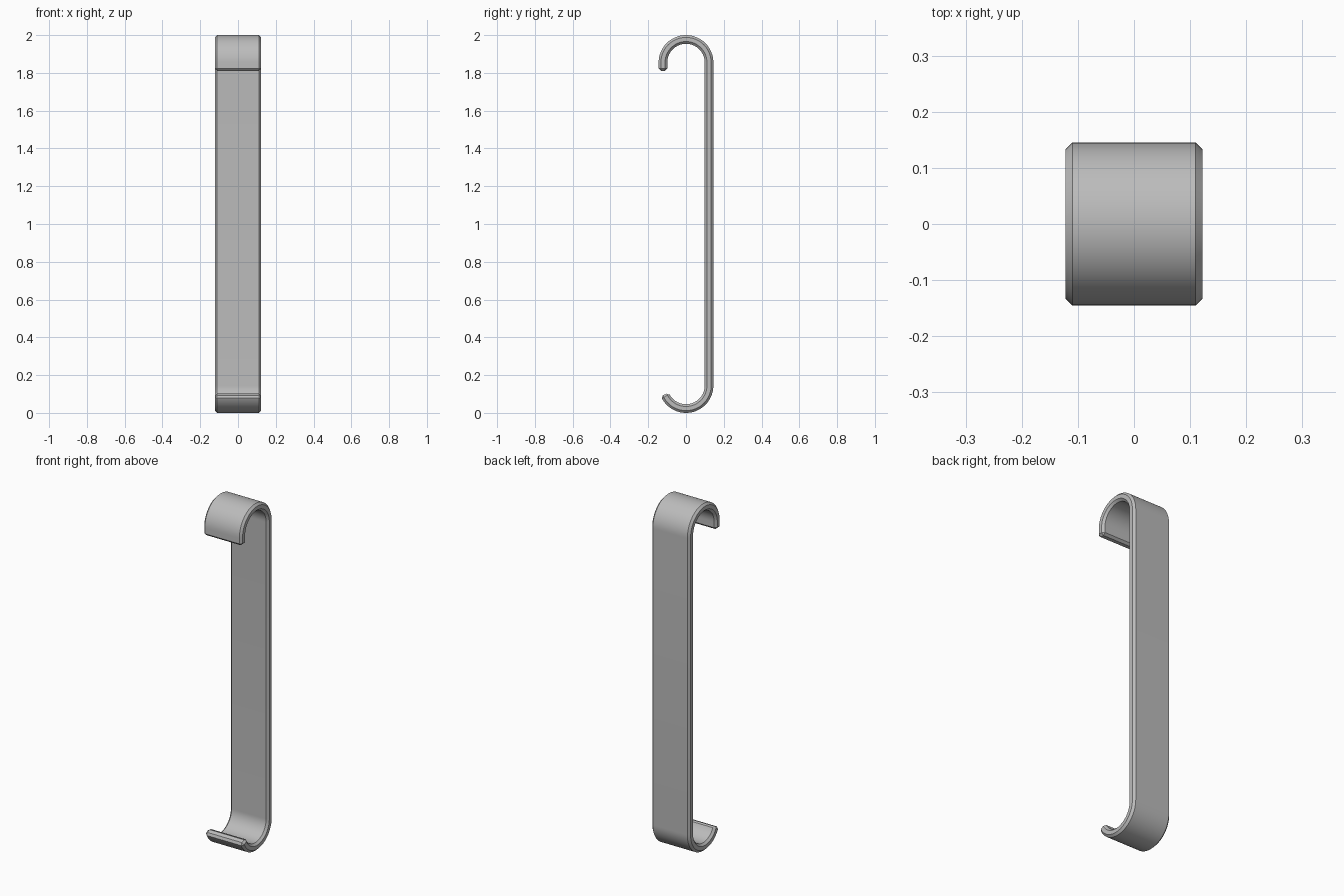
import bpy
import bmesh
from math import sin, cos, pi, radians

cube = bpy.data.objects.get("Cube")
if cube:
    bpy.data.objects.remove(cube, do_unlink=True)

WIDTH, RADIUS, THICK, CHAMFER = 0.244, 0.145, 0.046, 0.012
TOP_Z, LOW_Z, TIP_Z = 2 - RADIUS, RADIUS, 1.811
LOW_END = radians(-157)
STEPS = 32

steel = bpy.data.materials.new("brushed_grey")
steel.use_nodes = True
grey = (0.5, 0.5, 0.5, 1)
steel.diffuse_color = grey
steel.node_tree.nodes["Principled BSDF"].inputs["Base Color"].default_value = grey


def arc(radius, z, start, end):
    """Points of an arc around the strap's middle line, as (y, z)."""
    angles = [start + (end - start) * i / STEPS for i in range(STEPS + 1)]
    return [(radius * cos(a), z + radius * sin(a)) for a in angles]


def edge_line(radius):
    """One side of the strap: hook tip, upper bend, shaft, lower bend."""
    return ([(-radius, TIP_Z)] + arc(radius, TOP_Z, pi, 0)
            + arc(radius, LOW_Z, 0, LOW_END))


# Sweep the strap as a row of quads on each side
bm = bmesh.new()
rings = []
for outer, inner in zip(edge_line(RADIUS), edge_line(RADIUS - THICK)):
    rings.append([bm.verts.new((x * WIDTH / 2, y, z))
                  for x, (y, z) in ((-1, outer), (1, outer), (1, inner), (-1, inner))])
for a, b in zip(rings, rings[1:]):
    for i in range(4):
        j = (i + 1) % 4
        bm.faces.new((a[i], a[j], b[j], b[i]))
bm.faces.new(rings[0])
bm.faces.new(rings[-1])
bmesh.ops.recalc_face_normals(bm, faces=bm.faces)

# Flat chamfer along every sharp edge, including the two tips
sharp = [e for e in bm.edges if e.calc_face_angle(0) > radians(40)]
bmesh.ops.bevel(bm, geom=sharp, offset=CHAMFER, offset_type='OFFSET', segments=1,
                affect='EDGES', profile=0.5, clamp_overlap=False)

mesh = bpy.data.meshes.new("strap_hook")
bm.to_mesh(mesh)
bm.free()
mesh.materials.append(steel)
hook = bpy.data.objects.new("strap_hook", mesh)
bpy.context.collection.objects.link(hook)

bpy.ops.object.select_all(action='DESELECT')
hook.select_set(True)
bpy.context.view_layer.objects.active = hook
bpy.ops.object.shade_smooth_by_angle(angle=radians(30))
